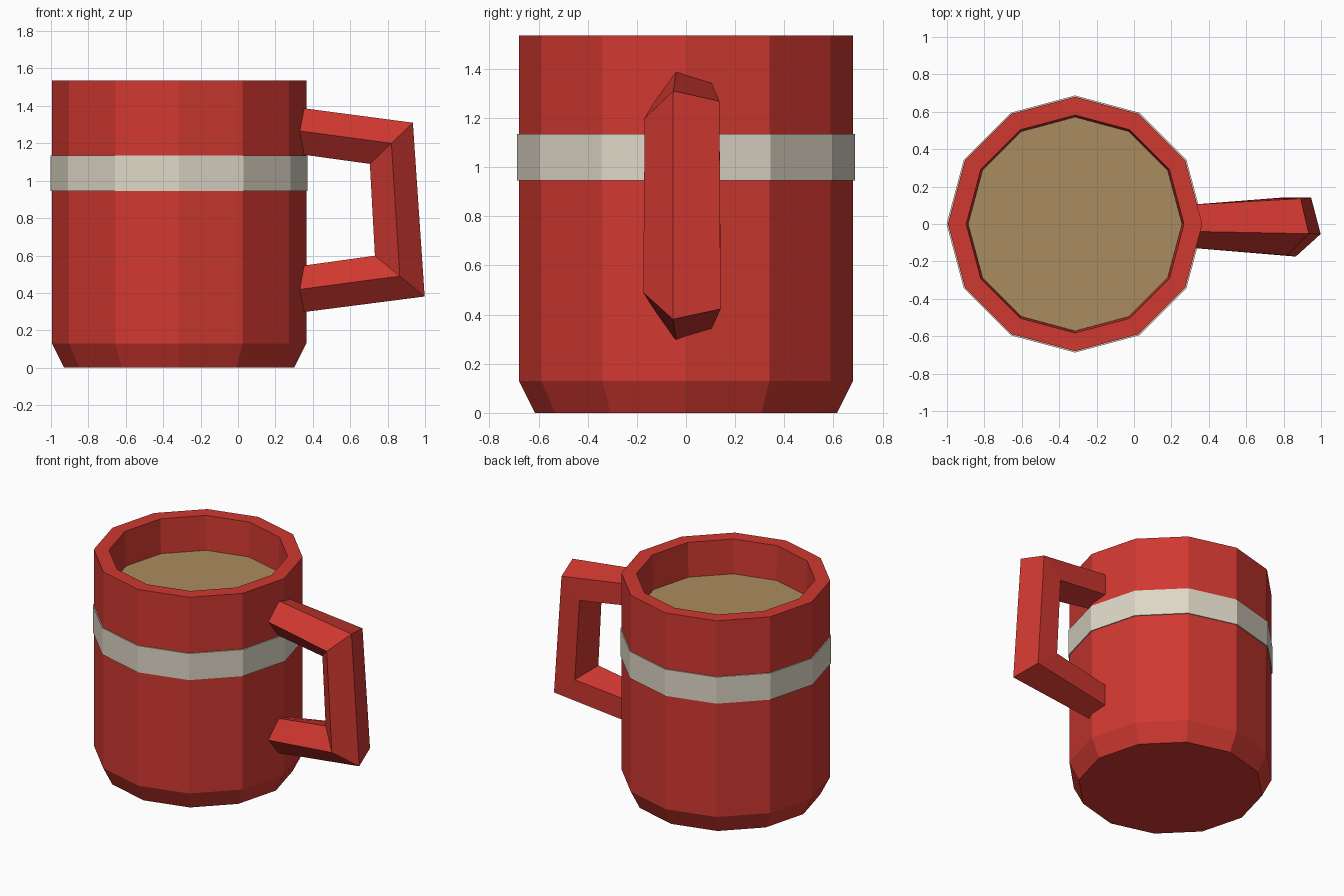
import bpy
import bmesh
from math import cos, sin, tau
from mathutils import Vector

if "Cube" in bpy.data.objects:
    bpy.data.objects.remove(bpy.data.objects["Cube"])

SIDES = 12
CUP_X = -0.315


def material(name, rgb):
    mat = bpy.data.materials.new(name)
    mat.use_nodes = True
    mat.diffuse_color = (*rgb, 1)
    mat.node_tree.nodes["Principled BSDF"].inputs["Base Color"].default_value = (*rgb, 1)
    return mat


def skin(name, mat, rings, closed=False):
    """Bridge a row of equal vertex rings; cap the ends unless the row is closed."""
    bm = bmesh.new()
    rows = [[bm.verts.new(p) for p in ring] for ring in rings]
    pairs = list(zip(rows, rows[1:]))
    if closed:
        pairs.append((rows[-1], rows[0]))
    else:
        bm.faces.new(rows[0])
        bm.faces.new(rows[-1])
    count = len(rows[0])
    for a, b in pairs:
        for i in range(count):
            j = (i + 1) % count
            bm.faces.new((a[i], a[j], b[j], b[i]))
    bmesh.ops.recalc_face_normals(bm, faces=bm.faces)
    mesh = bpy.data.meshes.new(name)
    bm.to_mesh(mesh)
    bm.free()
    mesh.materials.append(mat)
    obj = bpy.data.objects.new(name, mesh)
    bpy.context.collection.objects.link(obj)
    return obj


def lathe(name, mat, profile, closed=False):
    rings = [[(CUP_X + r * cos(tau * i / SIDES), r * sin(tau * i / SIDES), z)
              for i in range(SIDES)] for r, z in profile]
    return skin(name, mat, rings, closed)


red = material("red glaze", (0.63, 0.04, 0.03))
cream = material("cream stripe", (0.73, 0.68, 0.57))
brown = material("milky coffee", (0.41, 0.265, 0.115))

# Hollow cup with a chamfered foot and thick rim
lathe("cup_body", red, [(0.615, 0), (0.68, 0.13), (0.68, 1.535),
                        (0.582, 1.535), (0.57, 1.2), (0.55, 0.12)])

# Raised band around the cup
lathe("cup_band", cream, [(0.676, 0.945), (0.687, 0.945),
                          (0.687, 1.135), (0.676, 1.135)], closed=True)

# Drink surface
lathe("drink", brown, [(0.569, 1.25), (0.572, 1.29)])

# Five-sided handle: path centre, outward mitre offset, width radius
stations = [
    ((0.30, 0, 1.27), (0, 0, 0.124), 0.127),
    ((0.82, 0, 1.20), (0.115, 0, 0.11), 0.168),
    ((0.865, 0, 0.49), (0.133, 0, -0.109), 0.174),
    ((0.30, 0, 0.415), (0, 0, -0.124), 0.127),
]
handle_rings = []
for centre, outward, width in stations:
    outward = Vector(outward) / sin(tau / 5)
    handle_rings.append([Vector(centre) + outward * sin(tau * i / 5)
                         - Vector((0, width * cos(tau * i / 5), 0)) for i in range(5)])
skin("handle", red, handle_rings)
